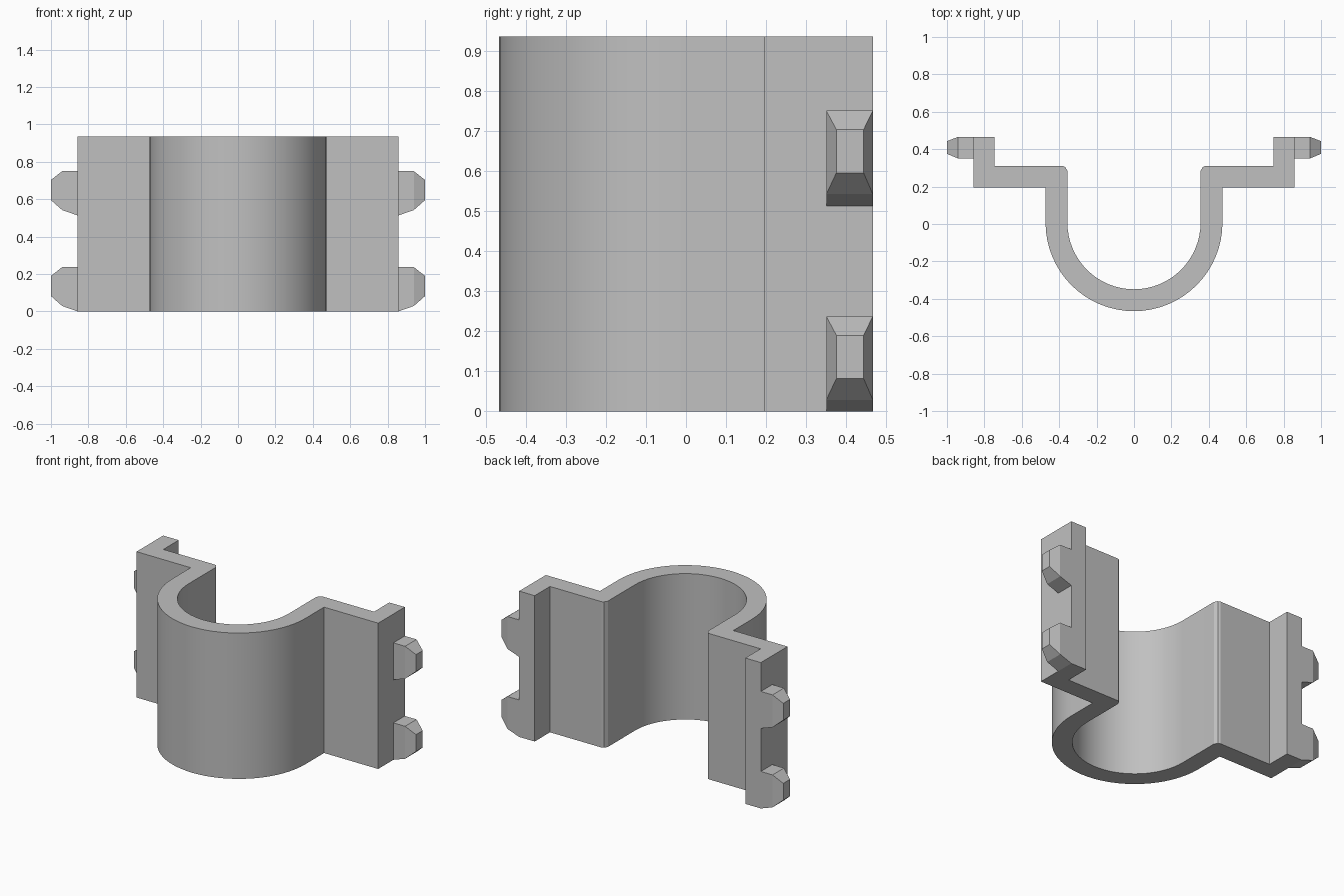
import bpy, bmesh, math

cube = bpy.data.objects.get("Cube")
if cube:
    bpy.data.objects.remove(cube, do_unlink=True)

HEIGHT = 0.935
R_OUT, R_IN, CY = 0.473, 0.356, 0.007
SEGMENTS = 32

grey = bpy.data.materials.new("light grey")
grey.use_nodes = True
colour = (0.53, 0.53, 0.53, 1)
grey.diffuse_color = colour
grey.node_tree.nodes["Principled BSDF"].inputs["Base Color"].default_value = colour


def add_object(name, bm):
    bmesh.ops.recalc_face_normals(bm, faces=bm.faces)
    mesh = bpy.data.meshes.new(name)
    bm.to_mesh(mesh)
    bm.free()
    mesh.materials.append(grey)
    obj = bpy.data.objects.new(name, mesh)
    bpy.context.collection.objects.link(obj)
    return obj


def half_circle(radius):
    # from the right side, round the front, to the left side
    return [(-radius * math.cos(math.pi * i / SEGMENTS),
             CY - radius * math.sin(math.pi * i / SEGMENTS))
            for i in range(SEGMENTS + 1)]


def mirrored(points):
    return [(-x, y) for x, y in reversed(points)]


# Clip body: curved cradle with stepped flanges, extruded upward
outer_left = [(R_OUT, 0.196), (0.857, 0.196), (0.857, 0.466)]
inner_left = [(0.747, 0.466), (0.747, 0.311), (0.381, 0.311), (0.368, 0.305), (R_IN, 0.284)]
outline = (mirrored(outer_left) + half_circle(R_OUT) + outer_left
           + inner_left + half_circle(R_IN)[::-1] + mirrored(inner_left))
bm = bmesh.new()
base = bm.faces.new([bm.verts.new((x, y, 0)) for x, y in outline])
top = bmesh.ops.extrude_face_region(bm, geom=[base])
bmesh.ops.translate(bm, vec=(0, 0, HEIGHT),
                    verts=[v for v in top["geom"] if isinstance(v, bmesh.types.BMVert)])
body = add_object("clip_body", bm)
bpy.context.view_layer.objects.active = body
body.select_set(True)
bpy.ops.object.shade_smooth_by_angle(angle=math.radians(20))
body.select_set(False)


# Locking pegs: straight root, then a bevelled tip
def add_peg(name, side, z):
    # each section: x, y low, y high, z low, z high
    sections = [(0.857, 0.35, 0.466, 0, 0.237),
                (0.94, 0.35, 0.466, 0.029, 0.237),
                (1.0, 0.375, 0.443, 0.082, 0.19)]
    bm = bmesh.new()
    rings = [[bm.verts.new((side * x, y, z + h))
              for y, h in ((y0, z0), (y1, z0), (y1, z1), (y0, z1))]
             for x, y0, y1, z0, z1 in sections]
    for a, b in zip(rings, rings[1:]):
        for i in range(4):
            j = (i + 1) % 4
            bm.faces.new((a[i], a[j], b[j], b[i]))
    bm.faces.new(rings[0])
    bm.faces.new(rings[-1])
    add_object(name, bm)


for side, side_name in ((1, "left"), (-1, "right")):
    for z, level in ((0, "lower"), (0.513, "upper")):
        add_peg(f"{level}_{side_name}_peg", side, z)
